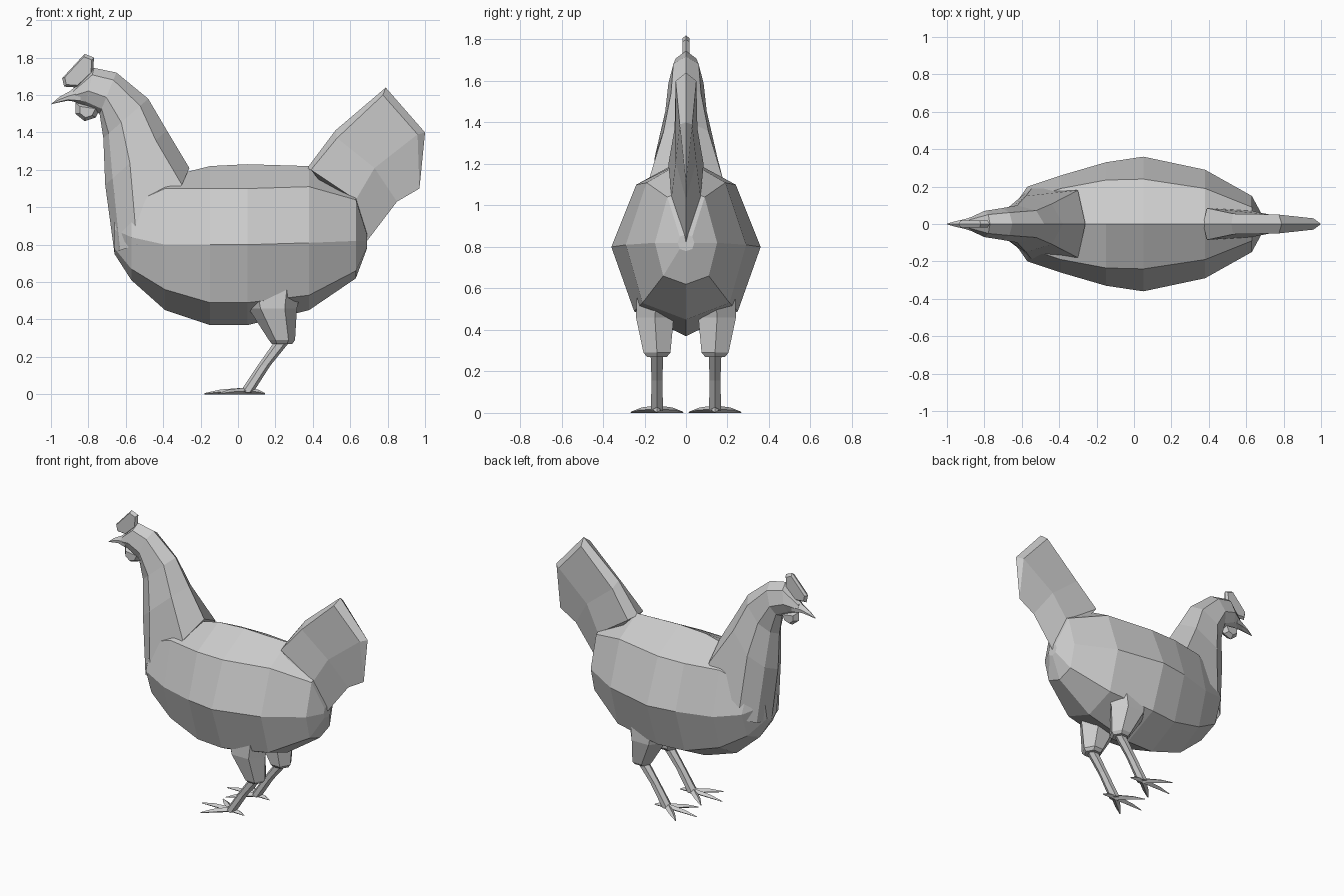
import bpy, bmesh, math
from mathutils import Vector

old = bpy.data.objects.get("Cube")
if old:
    bpy.data.objects.remove(old, do_unlink=True)

GREY = (0.6, 0.6, 0.6, 1)
grey = bpy.data.materials.new("plain grey")
grey.use_nodes = True
grey.diffuse_color = GREY
grey.node_tree.nodes["Principled BSDF"].inputs["Base Color"].default_value = GREY


def finish(name, bm):
    bmesh.ops.remove_doubles(bm, verts=bm.verts, dist=0.0005)
    bmesh.ops.recalc_face_normals(bm, faces=bm.faces)
    mesh = bpy.data.meshes.new(name)
    bm.to_mesh(mesh)
    bm.free()
    mesh.materials.append(grey)
    obj = bpy.data.objects.new(name, mesh)
    bpy.context.collection.objects.link(obj)
    return obj


def loft(name, rings):
    """Skin a list of equal-length closed rings and cap both ends."""
    bm = bmesh.new()
    loops = [[bm.verts.new(p) for p in ring] for ring in rings]
    n = len(loops[0])
    for a, b in zip(loops, loops[1:]):
        for i in range(n):
            j = (i + 1) % n
            bm.faces.new((a[i], a[j], b[j], b[i]))
    bm.faces.new(loops[0])
    bm.faces.new(loops[-1])
    return finish(name, bm)


def mirrored(half):
    """Close a half ring whose first and last points lie on the centre plane."""
    return half + [(x, -y, z) for x, y, z in reversed(half[1:-1])]


def span_ring(front, back, width, profile):
    """Ring spanned between two centre points, bulging sideways by a profile."""
    return mirrored([(front[0] + (back[0] - front[0]) * t, width * w,
                      front[1] + (back[1] - front[1]) * t) for t, w in profile])


def plate(name, outline, thick, rim=0.6):
    """Thin slab in the xz plane with a bevelled rim."""
    cx = sum(p[0] for p in outline) / len(outline)
    cz = sum(p[1] for p in outline) / len(outline)

    def layer(y, s):
        return [(cx + (x - cx) * s, y, cz + (z - cz) * s) for x, z in outline]
    return loft(name, [layer(-thick, rim), layer(0, 1), layer(thick, rim)])


def oval(centre, rx, ry, n=6):
    return [(centre[0] + rx * math.cos(math.tau * i / n),
             centre[1] + ry * math.sin(math.tau * i / n), centre[2]) for i in range(n)]


# Body: x, top z, shoulder y z, flank y z, belly y z, bottom z
body = [
    (-0.66, 0.98, 0.05, 0.95, 0.07, 0.88, 0.05, 0.78, 0.75),
    (-0.57, 1.08, 0.13, 1.02, 0.20, 0.84, 0.14, 0.67, 0.61),
    (-0.39, 1.16, 0.19, 1.10, 0.26, 0.80, 0.19, 0.56, 0.45),
    (-0.15, 1.22, 0.235, 1.10, 0.33, 0.80, 0.23, 0.49, 0.37),
    (0.05, 1.23, 0.24, 1.10, 0.36, 0.80, 0.25, 0.49, 0.37),
    (0.38, 1.22, 0.19, 1.11, 0.29, 0.81, 0.21, 0.53, 0.45),
    (0.63, 1.08, 0.09, 1.04, 0.15, 0.82, 0.11, 0.66, 0.62),
    (0.69, 0.86, 0.03, 0.85, 0.04, 0.82, 0.03, 0.79, 0.78),
]
loft("body", [mirrored([(x, 0, top), (x, sy, sz), (x, fy, fz), (x, by, bz), (x, 0, bot)])
              for x, top, sy, sz, fy, fz, by, bz, bot in body])

# Neck and head: throat point, nape point, half width
NECK = [(0, 0), (0.12, 0.6), (0.4, 1), (0.82, 0.72), (1, 0)]
neck = [
    ((-0.89, 1.57), (-0.88, 1.63), 0.03),
    ((-0.82, 1.54), (-0.77, 1.745), 0.07),
    ((-0.74, 1.50), (-0.65, 1.72), 0.085),
    ((-0.72, 1.37), (-0.48, 1.58), 0.10),
    ((-0.71, 1.12), (-0.38, 1.41), 0.15),
]
chest = mirrored([(-0.66, 0, 0.75), (-0.63, 0.12, 0.77), (-0.54, 0.20, 0.80),
                  (-0.30, 0.18, 1.12), (-0.26, 0, 1.21)])
loft("neck_and_head", [span_ring(f, b, w, NECK) for f, b, w in neck] + [chest])

# Hooked beak
BEAK = [(0, 0), (0.1, 0.9), (0.5, 1), (1, 0)]
loft("beak", [span_ring(f, b, w, BEAK) for f, b, w in [
    ((-0.84, 1.56), (-0.85, 1.66), 0.045),
    ((-0.91, 1.57), (-0.90, 1.62), 0.026),
    ((-0.96, 1.56), (-0.955, 1.59), 0.014),
    ((-1.0, 1.55), (-0.998, 1.553), 0.002)]])

# Comb and wattle
plate("comb", [(-0.94, 1.69), (-0.82, 1.82), (-0.77, 1.80), (-0.775, 1.72),
               (-0.86, 1.64), (-0.93, 1.645)], 0.018, 0.85)
plate("wattle", [(-0.87, 1.56), (-0.87, 1.50), (-0.82, 1.46), (-0.76, 1.48),
                 (-0.73, 1.54)], 0.03)

# Tail fan, thick along the top and thin along the trailing edge
loft("tail", [
    mirrored([(0.37, 0, 1.21), (0.39, 0.085, 1.20), (0.63, 0.07, 1.04), (0.69, 0, 0.82)]),
    mirrored([(0.52, 0, 1.41), (0.53, 0.055, 1.37), (0.73, 0.05, 1.21), (0.85, 0, 1.03)]),
    mirrored([(0.79, 0, 1.64), (0.775, 0.05, 1.60), (0.96, 0.03, 1.39), (0.97, 0, 1.10)]),
    mirrored([(0.79, 0, 1.64), (0.79, 0, 1.64), (1.0, 0, 1.40), (0.97, 0, 1.10)]),
])

# Legs: thigh, shank and four toes on each side
for side, label in ((1, "left"), (-1, "right")):
    y = 0.14 * side
    loft(label + "_thigh", [
        oval((0.18, y, 0.60), 0.17, 0.11), oval((0.185, 0.15 * side, 0.46), 0.13, 0.105),
        oval((0.235, y, 0.29), 0.07, 0.075), oval((0.235, y, 0.27), 0.055, 0.055)])
    loft(label + "_shank", [
        oval((0.25, y, 0.30), 0.042, 0.036), oval((0.14, y, 0.155), 0.034, 0.03),
        oval((0.045, y, 0.01), 0.036, 0.034)])
    root = Vector((0.045, y, 0.018))
    for toe, dx, dy in (("middle", -0.225, 0), ("inner", -0.15, -0.125),
                        ("outer", -0.15, 0.125), ("back", 0.10, 0)):
        way = Vector((dx, dy * side, 0))
        across = Vector((-way.y, way.x, 0)).normalized()
        rings = []
        for t, wide, high in ((0, 0.024, 0.018), (0.6, 0.018, 0.013), (1, 0.003, 0.003)):
            c = root + way * t
            c.z = high
            up = Vector((0, 0, high))
            rings.append([c + across * wide, c + up, c - across * wide, c - up])
        loft(f"{label}_{toe}_toe", rings)
